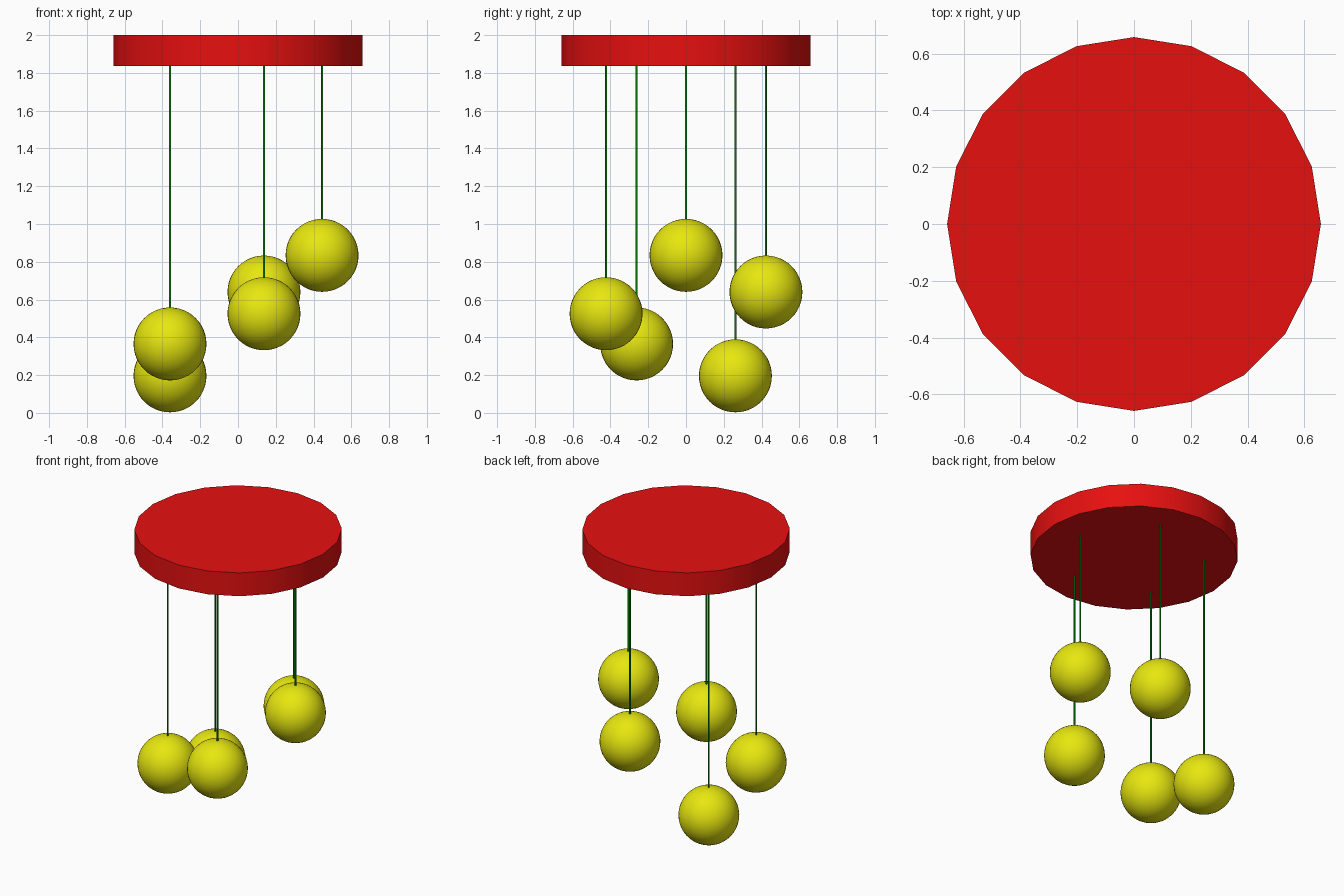
import bpy
import math

cube = bpy.data.objects.get("Cube")
if cube:
    bpy.data.objects.remove(cube, do_unlink=True)


def make_material(name, color):
    mat = bpy.data.materials.new(name)
    mat.use_nodes = True
    mat.diffuse_color = color
    mat.node_tree.nodes["Principled BSDF"].inputs["Base Color"].default_value = color
    return mat


red = make_material("red", (0.8, 0.005, 0.005, 1))
green = make_material("green", (0.004, 0.3, 0.004, 1))
yellow = make_material("yellow", (0.8, 0.8, 0.005, 1))


def finish(name, mat):
    obj = bpy.context.object
    obj.name = name
    obj.data.materials.append(mat)
    bpy.ops.object.shade_smooth_by_angle(angle=math.radians(40))
    return obj


def cylinder(name, mat, radius, x, y, bottom, top, sides):
    bpy.ops.mesh.primitive_cylinder_add(
        vertices=sides, radius=radius, depth=top - bottom,
        location=(x, y, (top + bottom) / 2))
    return finish(name, mat)


# Ceiling disc
DISC_BOTTOM = 1.837
cylinder("ceiling_disc", red, 0.658, 0, 0, DISC_BOTTOM, 2.0, 20)

# Five hanging balls, evenly spaced on a ring at different heights
RING, BALL = 0.445, 0.193
heights = [0.834, 0.64, 0.196, 0.365, 0.525]
for i, z in enumerate(heights):
    angle = math.tau * i / len(heights)
    x, y = RING * math.cos(angle), RING * math.sin(angle)
    bpy.ops.mesh.primitive_uv_sphere_add(
        segments=40, ring_count=24, radius=BALL, location=(x, y, z))
    finish(f"ball_{i + 1}", yellow)
    cylinder(f"string_{i + 1}", green, 0.0055, x, y, z + BALL - 0.01, DISC_BOTTOM + 0.01, 12)
